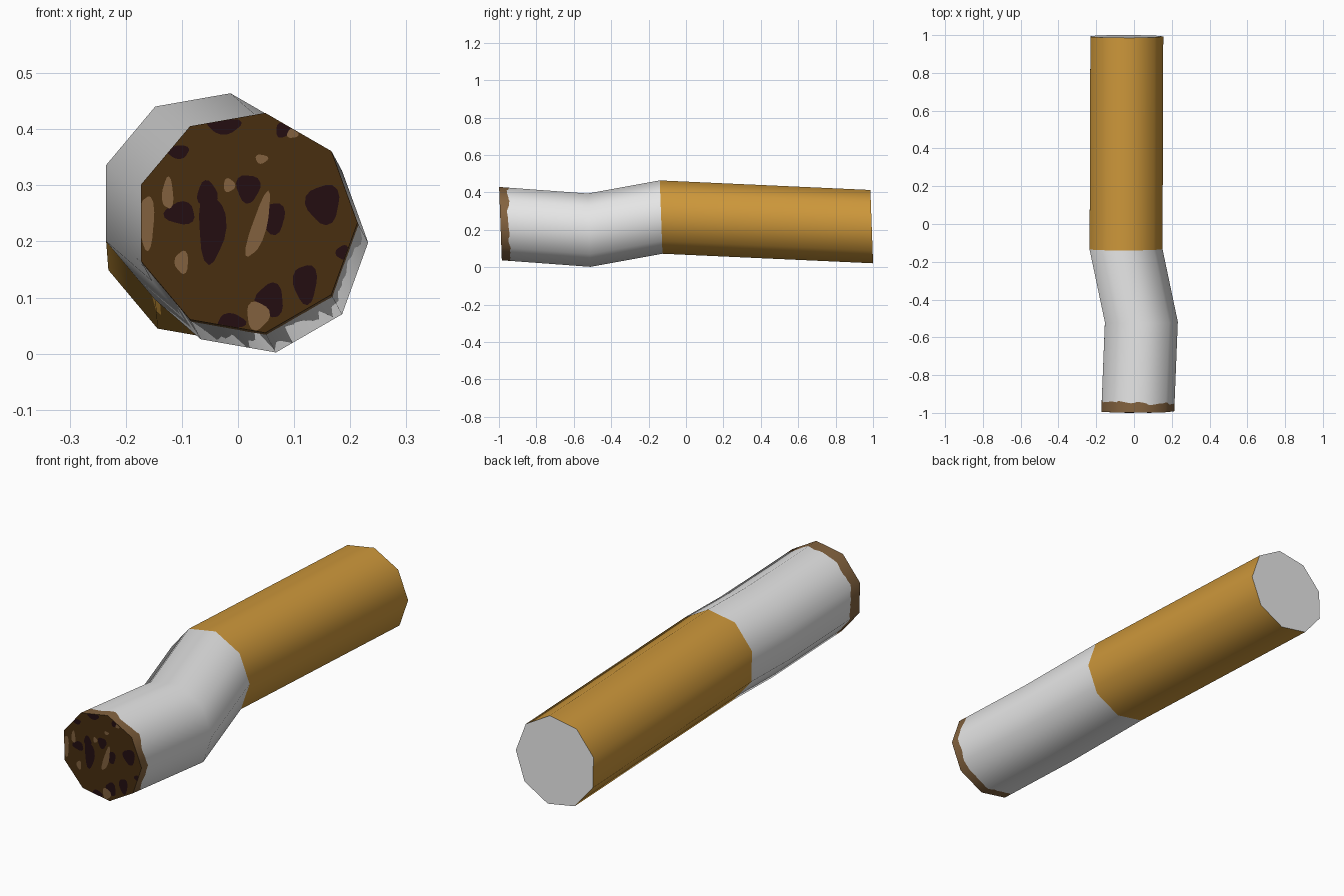
import bpy, math, random
from mathutils import Vector

if "Cube" in bpy.data.objects:
    bpy.data.objects.remove(bpy.data.objects["Cube"])

random.seed(4)
SIDES, SUB, R = 9, 8, 0.199
N = SIDES * SUB


def material(name, rgb):
    m = bpy.data.materials.new(name)
    m.diffuse_color = (*rgb, 1)
    m.use_nodes = True
    m.node_tree.nodes["Principled BSDF"].inputs["Base Color"].default_value = m.diffuse_color
    return m


WHITE = material("paper white", (0.80, 0.80, 0.80))
ORANGE = material("filter orange", (0.61, 0.31, 0.043))
BROWN = material("scorched brown", (0.23, 0.125, 0.050))
TOBACCO = material("tobacco brown", (0.068, 0.029, 0.0055))
DARK = material("char dark", (0.018, 0.0045, 0.006))

# Bent centre line: front tip, two bends, filter end
PATH = [Vector(p) for p in ((0.014, -0.992, 0.233), (0.033, -0.518, 0.198),
                            (-0.048, -0.133, 0.268), (-0.044, 0.993, 0.217))]


def outline():
    """Nine-sided section with each side subdivided, as (x, z) offsets."""
    corners = [(R * math.cos(2 * math.pi * i / SIDES), R * math.sin(2 * math.pi * i / SIDES))
               for i in range(SIDES)]
    pts = []
    for i in range(SIDES):
        (x0, z0), (x1, z1) = corners[i], corners[(i + 1) % SIDES]
        for k in range(SUB):
            t = k / SUB
            pts.append((x0 + (x1 - x0) * t, z0 + (z1 - z0) * t))
    return pts


SECTION = outline()


def place(c, x, z):
    return Vector((c.x + x, c.y - 0.037 * z, c.z + z))


def ring(c):
    return [place(c, x, z) for x, z in SECTION]


def make(name, verts, faces, mat, normals=None):
    me = bpy.data.meshes.new(name)
    me.from_pydata([tuple(v) for v in verts], [], faces)
    me.materials.append(mat)
    me.update()
    if normals:
        me.polygons.foreach_set("use_smooth", [True] * len(me.polygons))
        me.normals_split_custom_set_from_vertices(normals)
    ob = bpy.data.objects.new(name, me)
    bpy.context.collection.objects.link(ob)
    return ob


def loft(name, rings, mat):
    verts = [v for r in rings for v in r]
    faces = [(k * N + i, (k + 1) * N + i, (k + 1) * N + (i + 1) % N, k * N + (i + 1) % N)
             for k in range(len(rings) - 1) for i in range(N)]
    # rounded shading on the nine-sided tube
    normals = [Vector((x, 0, z)).normalized()[:] for _ in rings for x, z in SECTION]
    return make(name, verts, faces, mat, normals)


# Ragged burn line running round the front section
ragged, drift = [], 0.0
for i, (x, z) in enumerate(SECTION):
    drift = 0.6 * drift + random.uniform(-0.006, 0.006)
    y_off = 0.053 - 0.03 * x - 0.015 * abs(z) + drift
    c = PATH[0].lerp(PATH[1], y_off / (PATH[1].y - PATH[0].y))
    ragged.append(place(c, x, z))

rings = [ring(c) for c in PATH]
loft("burnt_band", [rings[0], ragged], BROWN)
loft("paper_tube", [ragged, rings[1], rings[2]], WHITE)
loft("filter_wrap", [rings[2], rings[3]], ORANGE)

# End caps
make("tobacco_end", rings[0], [tuple(range(N))], TOBACCO)
make("filter_end", rings[3], [tuple(reversed(range(N)))], WHITE)


def blob(name, x, z, rx, rz, mat, tilt=0.0, lift=0.001):
    """Flat irregular spot on the tobacco end, kept inside its outline."""
    verts, n, ph = [], 18, random.uniform(0, 6)
    for i in range(n):
        a = 2 * math.pi * i / n
        w = 1 + 0.12 * math.sin(3 * a + ph)
        u, v = rx * w * math.cos(a), rz * w * math.sin(a)
        px = x - PATH[0].x + u * math.cos(tilt) - v * math.sin(tilt)
        pz = z - PATH[0].z + u * math.sin(tilt) + v * math.cos(tilt)
        half = math.pi / SIDES
        lim = 0.995 * R * math.cos(half) / math.cos(math.atan2(pz, px) % (2 * half) - half)
        s = min(1, lim / math.hypot(px, pz))
        p = place(PATH[0], px * s, pz * s)
        p.y -= lift
        verts.append(p)
    make(name, verts, [tuple(range(n))], mat)


# Charred spots (x, z, half width, half height)
for spot in ((-0.047, 0.225, 0.024, 0.062), (-0.055, 0.285, 0.018, 0.022),
             (0.018, 0.295, 0.021, 0.025), (-0.103, 0.25, 0.027, 0.02),
             (0.152, 0.267, 0.03, 0.035), (0.12, 0.125, 0.021, 0.035),
             (0.057, 0.095, 0.025, 0.03), (0.062, 0.242, 0.022, 0.028),
             (-0.025, 0.407, 0.03, 0.015), (0.08, 0.398, 0.013, 0.013),
             (-0.107, 0.36, 0.02, 0.012), (0.187, 0.18, 0.012, 0.013),
             (-0.012, 0.057, 0.025, 0.014)):
    blob("char_spot", *spot, DARK)

# Tan flakes
for spot in ((-0.163, 0.235, 0.014, 0.048), (-0.125, 0.285, 0.01, 0.028),
             (-0.1, 0.163, 0.012, 0.02), (-0.016, 0.3, 0.01, 0.012),
             (0.035, 0.068, 0.02, 0.025), (0.097, 0.392, 0.01, 0.008),
             (0.042, 0.347, 0.011, 0.008)):
    blob("tan_flake", *spot, BROWN, lift=0.002)
blob("long_flake", 0.037, 0.227, 0.013, 0.06, BROWN, tilt=-0.3, lift=0.002)
